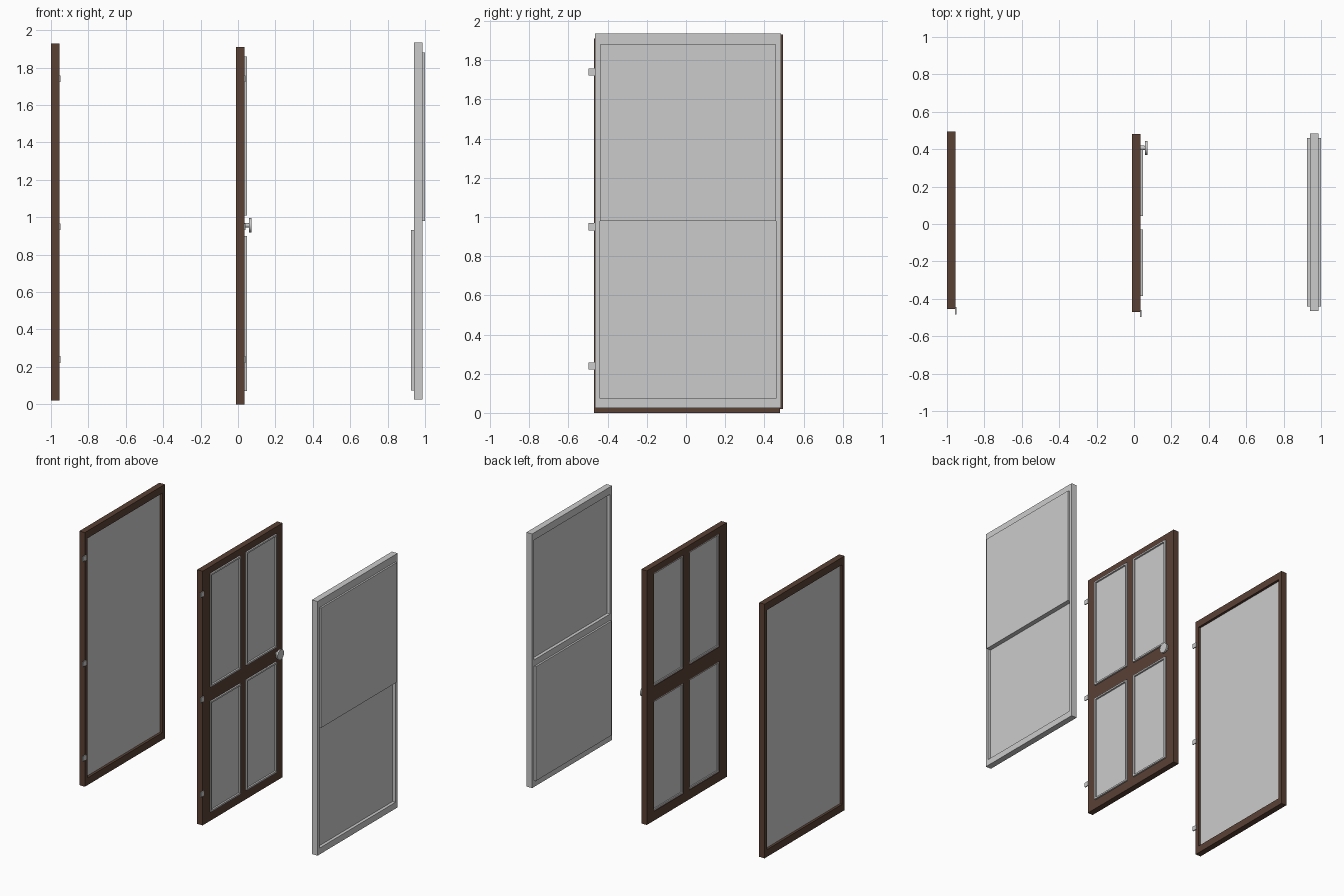
import bpy
import bmesh
from math import pi
from mathutils import Matrix, Vector

if "Cube" in bpy.data.objects:
    bpy.data.objects.remove(bpy.data.objects["Cube"])


def material(name, rgb):
    m = bpy.data.materials.new(name)
    m.diffuse_color = (*rgb, 1)
    m.use_nodes = True
    m.node_tree.nodes["Principled BSDF"].inputs["Base Color"].default_value = m.diffuse_color
    return m


WOOD = material("dark_wood", (0.1, 0.052, 0.034))
GLASS = material("pane_grey", (0.64, 0.64, 0.64))


def finish(name, bm, mat=None):
    bmesh.ops.recalc_face_normals(bm, faces=bm.faces)
    me = bpy.data.meshes.new(name)
    bm.to_mesh(me)
    bm.free()
    ob = bpy.data.objects.new(name, me)
    bpy.context.collection.objects.link(ob)
    if mat:
        me.materials.append(mat)
    return ob


def box(name, x, y, z, mat=None):
    """Box from (min, max) ranges."""
    bm = bmesh.new()
    size = Vector((x[1] - x[0], y[1] - y[0], z[1] - z[0]))
    mid = Vector((sum(x) / 2, sum(y) / 2, sum(z) / 2))
    bmesh.ops.create_cube(bm, size=1, matrix=Matrix.Translation(mid) @ Matrix.Diagonal((*size, 1)))
    return finish(name, bm, mat)


def frame(name, x, y, z, side, top, bottom, mat=None):
    """Mitred rectangular frame in the yz plane with the given border widths."""
    bm = bmesh.new()
    outer = [(y[0], z[0]), (y[1], z[0]), (y[1], z[1]), (y[0], z[1])]
    a, b, c, d = y[0] + side, y[1] - side, z[0] + bottom, z[1] - top
    inner = [(a, c), (b, c), (b, d), (a, d)]
    rings = [[bm.verts.new((px, *p)) for p in loop]
             for px, loop in ((x[0], outer), (x[1], outer), (x[1], inner), (x[0], inner))]
    for r in range(4):
        for i in range(4):
            j, s = (i + 1) % 4, (r + 1) % 4
            bm.faces.new((rings[r][i], rings[r][j], rings[s][j], rings[s][i]))
    return finish(name, bm, mat)


def cylinder(name, x, y, z, r1, r2):
    """Cylinder or cone along x."""
    bm = bmesh.new()
    m = Matrix.Translation((sum(x) / 2, y, z)) @ Matrix.Rotation(pi / 2, 4, 'Y')
    bmesh.ops.create_cone(bm, cap_ends=True, segments=24, radius1=r1, radius2=r2,
                          depth=x[1] - x[0], matrix=m)
    ob = finish(name, bm)
    bpy.context.view_layer.objects.active = ob
    ob.select_set(True)
    bpy.ops.object.shade_smooth_by_angle(angle=0.6)
    ob.select_set(False)


def hinges(prefix, x, y):
    for i, z in enumerate((0.24, 0.95, 1.74)):
        box(f"{prefix}_hinge_{i}", (x - 0.002, x + 0.005), (y - 0.028, y + 0.01),
            (z - 0.018, z + 0.018))


# Screen door: wooden frame with one large mesh panel
frame("screen_door_frame", (-1, -0.955), (-0.455, 0.495), (0.02, 1.93), 0.03, 0.055, 0.055, WOOD)
box("screen_panel", (-0.982, -0.974), (-0.43, 0.47), (0.07, 1.88))
hinges("screen_door", -0.955, -0.455)

# Main door: wooden frame, rails and four panes with raised rims
DX = (-0.01, 0.035)
ys, zs = ((-0.385, -0.03), (0.042, 0.397)), ((0.07, 0.9), (1.01, 1.86))
for n, y in (("hinge", (-0.47, ys[0][0])), ("middle", (ys[0][1], ys[1][0])), ("lock", (ys[1][1], 0.48))):
    box(f"door_{n}_stile", DX, y, (0, 1.91) if n != "middle" else (0.07, 1.86), WOOD)
for n, z in (("bottom", (0, 0.07)), ("top", (1.86, 1.91))):
    box(f"door_{n}_rail", DX, (ys[0][0], ys[1][1]), z, WOOD)
for n, y in zip("ab", ys):
    box(f"door_lock_rail_{n}", DX, y, (0.9, 1.01), WOOD)
    for k, z in enumerate(zs):
        frame(f"pane_rim_{n}{k}", (-0.005, 0.047), y, z, 0.012, 0.012, 0.012, GLASS)
        box(f"pane_{n}{k}", (0.004, 0.034), (y[0] + 0.01, y[1] - 0.01), (z[0] + 0.01, z[1] - 0.01), GLASS)
hinges("door", 0.035, -0.47)

# Door knob
cylinder("knob_stem", (0.033, 0.062), 0.407, 0.957, 0.013, 0.011)
cylinder("knob_disc", (0.058, 0.071), 0.407, 0.957, 0.038, 0.038)

# Sliding window: grey frame with two offset sashes
frame("window_frame", (0.94, 0.987), (-0.465, 0.485), (0.025, 1.935), 0.025, 0.055, 0.048)
SY = (-0.44, 0.46)
box("upper_sash", (0.964, 1.0), SY, (0.98, 1.88))
box("lower_sash", (0.926, 0.964), SY, (0.073, 0.932))
box("meeting_rail", (0.94, 0.964), SY, (0.932, 0.98))
